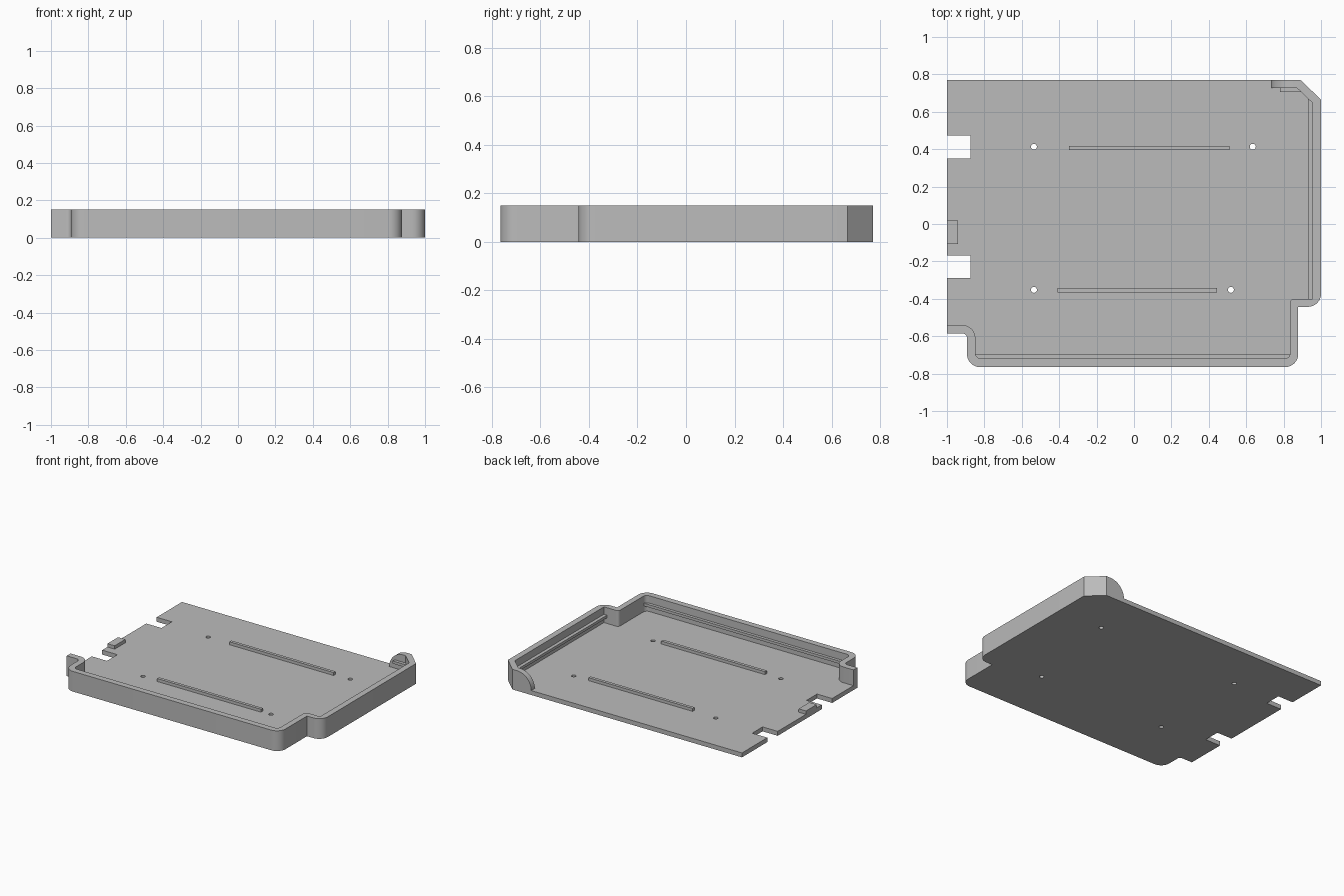
import bpy
import bmesh
from math import sin, cos, pi
from mathutils import Vector

FLOOR, TOP = 0.033, 0.15

if "Cube" in bpy.data.objects:
    bpy.data.objects.remove(bpy.data.objects["Cube"], do_unlink=True)

# Single grey plastic
grey = bpy.data.materials.new("grey plastic")
grey.use_nodes = True
colour = (0.5, 0.5, 0.5, 1)
grey.diffuse_color = colour
grey.node_tree.nodes["Principled BSDF"].inputs["Base Color"].default_value = colour


def rounded(corners, steps=8):
    """Outline points from (x, y[, radius]) corners, with filleted corners."""
    out = []
    for i, c in enumerate(corners):
        p = Vector(c[:2])
        if len(c) == 2:
            out.append(p)
            continue
        a = (Vector(corners[i - 1][:2]) - p).normalized()
        b = (Vector(corners[(i + 1) % len(corners)][:2]) - p).normalized()
        # All filleted corners are right angles
        centre = p + (a + b) * c[2]
        for k in range(steps + 1):
            t = k / steps * pi / 2
            out.append(centre - b * c[2] * cos(t) - a * c[2] * sin(t))
    return out


def prism(name, outline, lo, hi, axis="z"):
    """Extrude an outline along z, or an xz outline along y."""
    bm = bmesh.new()
    place = (lambda p: (p[0], p[1], lo)) if axis == "z" else (lambda p: (p[0], lo, p[1]))
    face = bm.faces.new([bm.verts.new(place(p)) for p in outline])
    side = bmesh.ops.extrude_face_region(bm, geom=[face])
    move = Vector((0, 0, hi - lo)) if axis == "z" else Vector((0, hi - lo, 0))
    bmesh.ops.translate(bm, vec=move, verts=[v for v in side["geom"] if isinstance(v, bmesh.types.BMVert)])
    bmesh.ops.recalc_face_normals(bm, faces=bm.faces)
    mesh = bpy.data.meshes.new(name)
    bm.to_mesh(mesh)
    bm.free()
    mesh.materials.append(grey)
    obj = bpy.data.objects.new(name, mesh)
    bpy.context.collection.objects.link(obj)
    return obj


def box(name, x0, x1, y0, y1, z0, z1):
    return prism(name, [(x0, y0), (x1, y0), (x1, y1), (x0, y1)], z0, z1)


def combine(target, other, operation):
    """Apply a boolean and discard the helper."""
    mod = target.modifiers.new("join", "BOOLEAN")
    mod.operation, mod.solver, mod.object = operation, "EXACT", other
    bpy.context.view_layer.objects.active = target
    bpy.ops.object.modifier_apply(modifier=mod.name)
    bpy.data.objects.remove(other, do_unlink=True)


# Outer edge shared by floor and wall, from the back corner round to the left
outer = [(0.89, 0.77), (1, 0.665), (1, -0.443, 0.07), (0.878, -0.443),
         (0.878, -0.765, 0.07), (-0.893, -0.765, 0.07),
         (-0.893, -0.585, 0.025), (-1, -0.585)]
inner = [(-1, -0.54), (-0.848, -0.54, 0.07), (-0.848, -0.72, 0.03),
         (0.835, -0.72, 0.03), (0.835, -0.4, 0.02), (0.955, -0.4),
         (0.955, 0.647), (0.87, 0.728)]

# Tray floor with surrounding wall
tray = prism("tray", rounded(outer + [(-1, 0.77)]), 0, FLOOR)
combine(tray, prism("wall", rounded(outer + inner), 0, TOP), "UNION")

# Rounded end of the short back wall
r = TOP - FLOOR
arc = [(0.735 + r * (1 - cos(k / 12 * pi / 2)), FLOOR + r * sin(k / 12 * pi / 2)) for k in range(13)]
end = [(0.89, 0), (0.735, 0)] + arc + [(0.89, TOP)]
combine(tray, prism("wall_end", end, 0.728, 0.77, "y"), "UNION")

# Notches in the left edge
for y in (0.35, -0.29):
    combine(tray, box("notch", -1.1, -0.875, y, y + 0.122, -0.1, 0.1), "DIFFERENCE")

# Screw holes
for x, y in ((-0.535, 0.413), (0.635, 0.413), (-0.535, -0.352), (0.518, -0.352)):
    ring = [(x + 0.016 * cos(k * pi / 10), y + 0.016 * sin(k * pi / 10)) for k in range(20)]
    combine(tray, prism("hole", ring, -0.1, 0.1), "DIFFERENCE")

# Raised ribs on the floor
box("back_rib", -0.347, 0.51, 0.395, 0.418, FLOOR - 0.01, FLOOR + 0.022)
box("front_rib", -0.41, 0.445, -0.365, -0.342, FLOOR - 0.01, FLOOR + 0.022)

# Raised tab on the left edge
box("edge_tab", -1, -0.94, -0.107, 0.018, FLOOR - 0.01, FLOOR + 0.025)

# Retaining ridges along the inside of the wall
box("right_ridge", 0.93, 0.965, -0.41, 0.67, 0.075, 0.095)
box("front_ridge", -0.86, 0.845, -0.73, -0.698, 0.075, 0.095)
box("back_ridge", 0.78, 0.895, 0.705, 0.735, 0.075, 0.095)

# Smooth the fillets, keep the edges sharp
bpy.ops.object.select_all(action="DESELECT")
tray.select_set(True)
bpy.context.view_layer.objects.active = tray
bpy.ops.object.shade_smooth_by_angle(angle=pi / 6)
